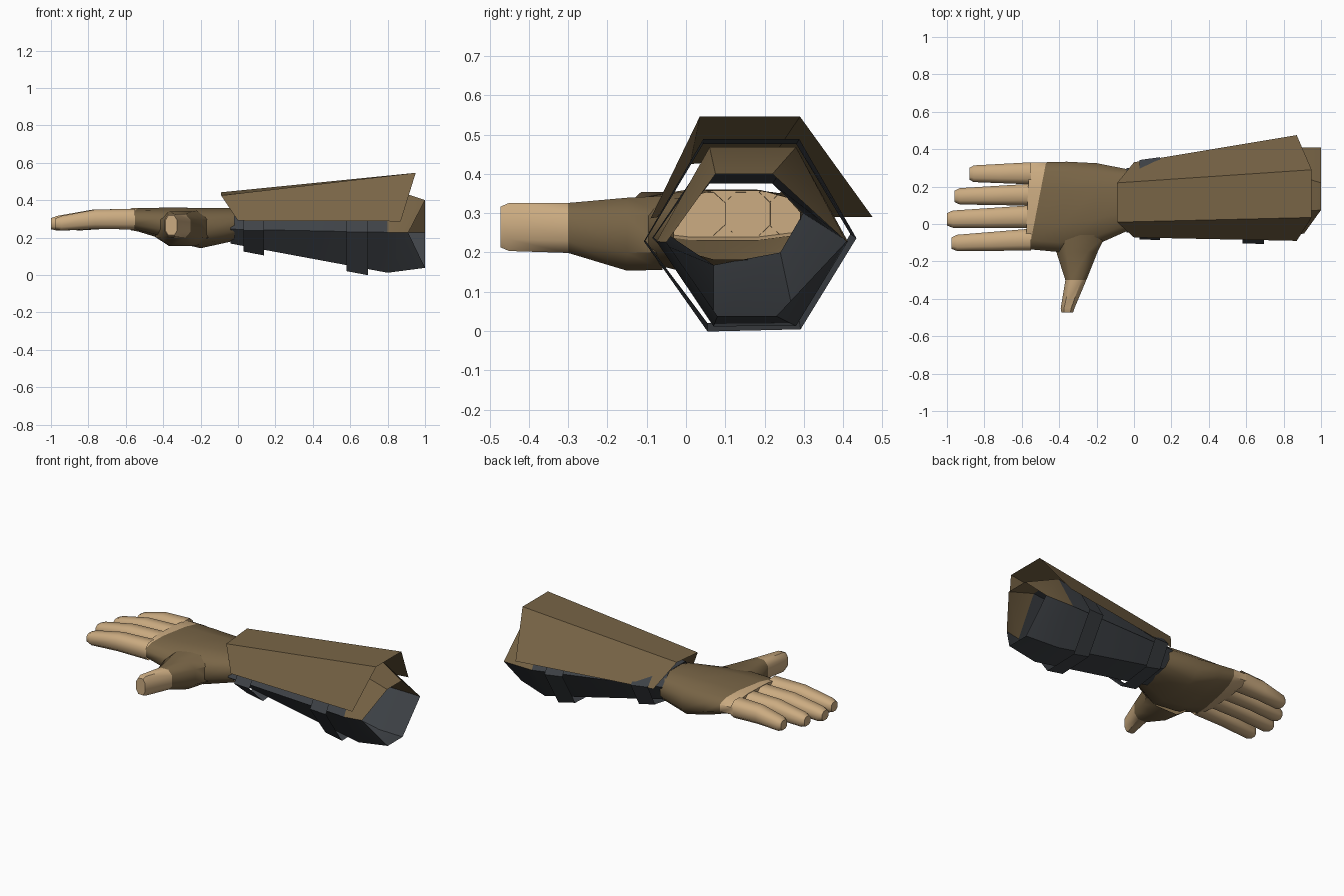
import bpy, bmesh, math
from mathutils import Vector

cube = bpy.data.objects.get("Cube")
if cube:
    bpy.data.objects.remove(cube)


def material(name, rgb):
    m = bpy.data.materials.new(name)
    m.use_nodes = True
    m.diffuse_color = (*rgb, 1)
    b = m.node_tree.nodes["Principled BSDF"]
    b.inputs["Base Color"].default_value = (*rgb, 1)
    b.inputs["Roughness"].default_value = 0.8
    return m


BROWN = material("brown leather", (0.19, 0.13, 0.062))
SKIN = material("skin", (0.60, 0.41, 0.22))
GREY = material("dark grey cloth", (0.05, 0.056, 0.064))


def loft(name, rings, mats, closed=True, cap_end=False, rule=None, angle=35):
    """Skin a list of equal-length point rings; rule(segment, centre) gives the material."""
    bm = bmesh.new()
    rows = [[bm.verts.new(p) for p in r] for r in rings]
    n = len(rows[0])
    for s, (a, b) in enumerate(zip(rows, rows[1:])):
        for i in range(n if closed else n - 1):
            j = (i + 1) % n
            f = bm.faces.new((a[i], a[j], b[j], b[i]))
            if rule:
                f.material_index = rule(s, f.calc_center_median())
    if cap_end:
        f = bm.faces.new(rows[-1])
        f.material_index = len(mats) - 1
    bmesh.ops.recalc_face_normals(bm, faces=bm.faces)
    if not closed and sum(f.normal.z for f in bm.faces) < 0:
        bmesh.ops.reverse_faces(bm, faces=bm.faces)
    me = bpy.data.meshes.new(name)
    bm.to_mesh(me)
    bm.free()
    for m in mats:
        me.materials.append(m)
    ob = bpy.data.objects.new(name, me)
    bpy.context.collection.objects.link(ob)
    bpy.ops.object.select_all(action="DESELECT")
    ob.select_set(True)
    bpy.context.view_layer.objects.active = ob
    bpy.ops.object.shade_smooth_by_angle(angle=math.radians(angle))
    return ob


def oval(lo, hi, z0, z1, n, power=0.75):
    """Squarish oval as (u, z) pairs between the given limits."""
    out = []
    for i in range(n):
        t = 2 * math.pi * (i + 0.5) / n
        c, s = math.cos(t), math.sin(t)
        c = math.copysign(abs(c) ** power, c) / math.cos(math.pi / n) ** power
        s = math.copysign(abs(s) ** power, s)
        out.append(((lo + hi) / 2 + c * (hi - lo) / 2, (z0 + z1) / 2 + s * (z1 - z0) / 2))
    return out


# Hand: each ring slants from x at the thumb side to x at the little finger side
def hand_ring(xa, xb, y0, y1, z0, z1):
    return [(xa + (xb - xa) * (y - y0) / (y1 - y0), y, z) for y, z in oval(y0, y1, z0, z1, 12)]


loft("gloved_hand", [
    hand_ring(-0.02, -0.02, -0.03, 0.29, 0.18, 0.36),
    hand_ring(-0.20, -0.20, -0.11, 0.325, 0.14, 0.362),
    hand_ring(-0.40, -0.36, -0.15, 0.333, 0.185, 0.362),
    hand_ring(-0.56, -0.47, -0.135, 0.33, 0.23, 0.36),
    hand_ring(-0.58, -0.56, -0.14, 0.33, 0.238, 0.358),
], [BROWN, SKIN], cap_end=True, rule=lambda s, c: int(s == 3), angle=60)

# Fingers: base limits, tip limits and tip position
fingers = [
    ("index_finger", -0.142, -0.025, -0.145, -0.06, -0.975),
    ("middle_finger", -0.022, 0.10, -0.02, 0.07, -1.0),
    ("ring_finger", 0.098, 0.215, 0.105, 0.19, -0.96),
    ("little_finger", 0.212, 0.33, 0.225, 0.312, -0.88),
]
for name, b0, b1, t0, t1, tip in fingers:
    rings = []
    for f, z0, z1, inset in ((0, 0.24, 0.357, 0), (0.5, 0.243, 0.353, 0),
                             (0.93, 0.235, 0.318, 0), (1, 0.243, 0.305, 0.012)):
        x = -0.55 + (tip + 0.55) * f
        lo, hi = b0 + (t0 - b0) * f + inset, b1 + (t1 - b1) * f - inset
        rings.append([(x, y, z) for y, z in oval(lo, hi, z0, z1, 8)])
    loft(name, rings, [SKIN], cap_end=True, angle=50)

# Thumb, running towards the front
thumb = [(-0.06, -0.44, -0.15, 0.15, 0.35), (-0.15, -0.415, -0.195, 0.148, 0.345),
         (-0.30, -0.367, -0.255, 0.195, 0.33), (-0.45, -0.392, -0.318, 0.20, 0.33),
         (-0.472, -0.388, -0.325, 0.21, 0.32)]
loft("thumb", [[(x, y, z) for x, z in oval(x0, x1, z0, z1, 8)] for y, x0, x1, z0, z1 in thumb],
     [BROWN, SKIN], cap_end=True, rule=lambda s, c: int(s >= 2), angle=50)

# Sleeve: six-sided open tube, order front, top, top, back, bottom, bottom
wrist = [(-0.04, y, z) for y, z in ((-0.045, 0.245), (0.06, 0.375), (0.22, 0.375),
                                    (0.298, 0.30), (0.24, 0.20), (0.07, 0.168))]
elbow = [(0.80, y, z) for y, z in ((-0.075, 0.228), (0.06, 0.468), (0.28, 0.468),
                                   (0.412, 0.228), (0.28, 0.013), (0.07, 0.012))]
opening = [(0.91, -0.05, 0.226), (1.0, 0.075, 0.40), (1.0, 0.22, 0.40),
           (1.0, 0.408, 0.228), (1.0, 0.23, 0.038), (1.0, 0.08, 0.038)]
loft("sleeve", [wrist, elbow, opening], [GREY, BROWN],
     rule=lambda s, c: int(s == 1 and c.z > 0.23))


# Straps: loose open bands following the taper of the sleeve
def strap(name, x0, x1, grow):
    rings = []
    for x in (x0, x1):
        t = (x + 0.04) / 0.84
        ring = [Vector(a).lerp(Vector(b), t) for a, b in zip(wrist, elbow)]
        mid = sum(ring, Vector()) / 6
        out = []
        for p in ring:
            d = p - mid
            out.append(mid + d * (1 + grow / d.length))
        rings.append(out)
    loft(name, rings, [GREY])


strap("wrist_strap", 0.03, 0.14, 0.035)
strap("elbow_strap", 0.58, 0.695, 0.036)

# Forearm guard: three-sided open shell over the sleeve
guard_small = [(0.0, -0.072, 0.29), (-0.09, 0.01, 0.425), (-0.09, 0.22, 0.442), (0.0, 0.33, 0.29)]
guard_large = [(0.87, -0.09, 0.287), (0.95, 0.035, 0.546), (0.95, 0.29, 0.546), (0.87, 0.475, 0.29)]
loft("forearm_guard", [guard_small, guard_large], [BROWN], closed=False)
